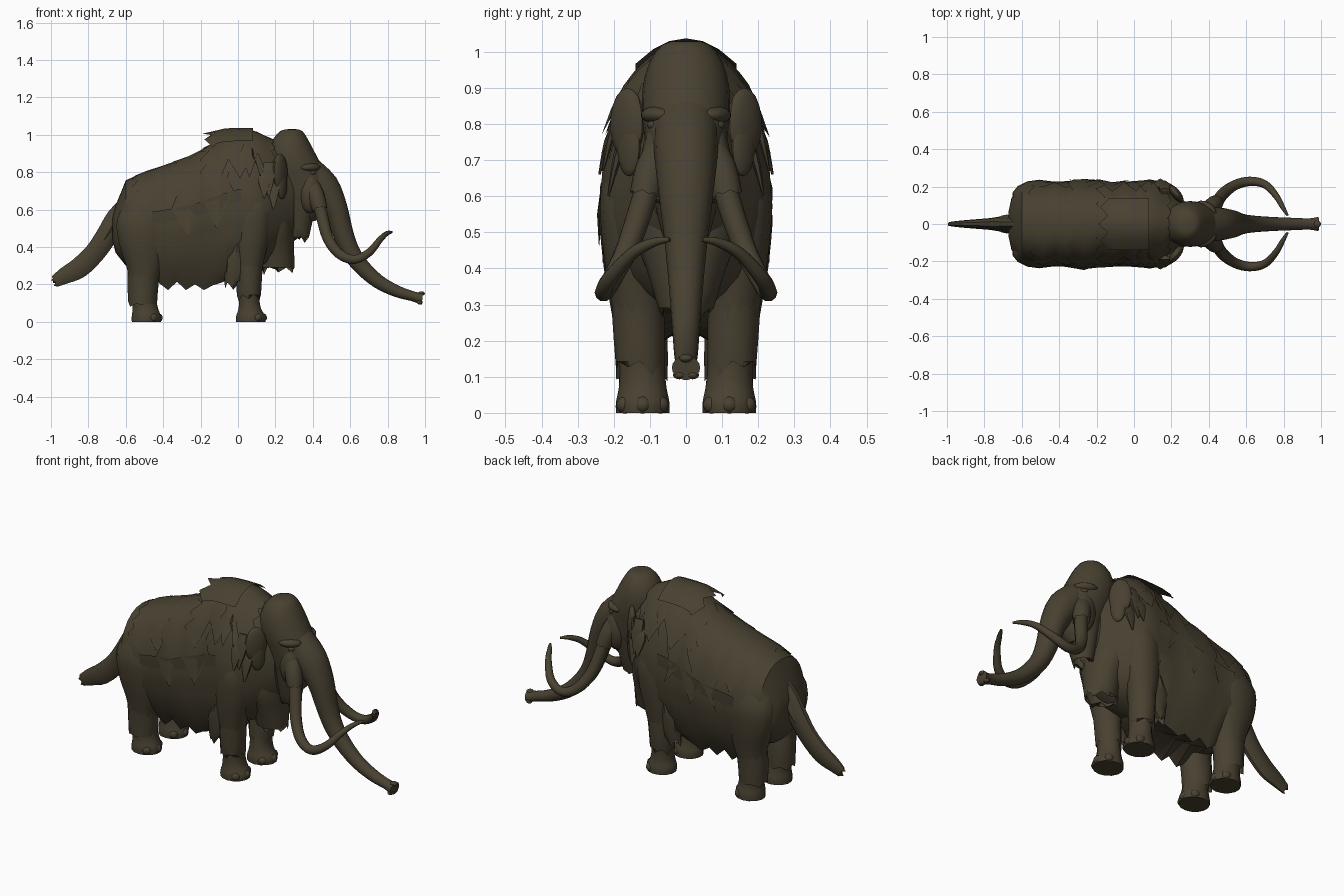
import bpy, bmesh, math, random
from mathutils import Vector, Matrix

if "Cube" in bpy.data.objects:
    bpy.data.objects.remove(bpy.data.objects["Cube"])

random.seed(4)
fur = bpy.data.materials.new("dark_brown_fur")
fur.diffuse_color = (0.066, 0.053, 0.031, 1)
fur.use_nodes = True
fur.node_tree.nodes["Principled BSDF"].inputs["Base Color"].default_value = fur.diffuse_color


def finish(name, bm, mirror=False, angle=40):
    bmesh.ops.recalc_face_normals(bm, faces=bm.faces)
    me = bpy.data.meshes.new(name)
    bm.to_mesh(me)
    bm.free()
    me.materials.append(fur)
    me.shade_smooth()
    me.set_sharp_from_angle(angle=math.radians(angle))
    ob = bpy.data.objects.new(name, me)
    bpy.context.collection.objects.link(ob)
    if mirror:
        ob.modifiers.new("mirror", 'MIRROR').use_axis = (False, True, False)
    return ob


def skin(bm, rings, closed=True):
    """Join rows of vertices with quads."""
    n = len(rings[0])
    for a, b in zip(rings, rings[1:]):
        for i in range(n if closed else n - 1):
            j = (i + 1) % n
            bm.faces.new((a[i], a[j], b[j], b[i]))


def spline(pts, steps):
    """Catmull-Rom through tuples of any length."""
    out = []
    for k in range(len(pts) - 1):
        p = [pts[max(0, min(len(pts) - 1, k + d))] for d in (-1, 0, 1, 2)]
        for s in range(steps):
            t = s / steps
            out.append([0.5 * (2 * b + (c - a) * t + (2 * a - 5 * b + 4 * c - d) * t * t
                               + (3 * b - a - 3 * c + d) * t ** 3) for a, b, c, d in zip(*p)])
    return out + [list(pts[-1])]


def tube(name, pts, sides=14, steps=3, mirror=False, flat=False, jag=0.0):
    """Loft along (x, y, z, sideways radius, in-plane radius); jag makes a ragged hair end."""
    bm = bmesh.new()
    rows = spline(pts, steps)
    rings = []
    for k, (x, y, z, ra, rb) in enumerate(rows):
        a, b = rows[max(k - 1, 0)], rows[min(k + 1, len(rows) - 1)]
        t = Vector((0, 0, -1)) if flat else (Vector(b[:3]) - Vector(a[:3])).normalized()
        s = (Vector((0, 1, 0)) - t * t.y).normalized()
        n = s.cross(t)
        ring = []
        for i in range(sides):
            ang = 2 * math.pi * i / sides
            p = Vector((x, y, z)) + s * ra * math.cos(ang) + n * rb * math.sin(ang)
            if jag and k == len(rows) - 1:
                p -= t * jag * (random.random() * 0.5 + 0.5 * (i % 2))
            ring.append(bm.verts.new(p))
        rings.append(ring)
    skin(bm, rings)
    bm.faces.new(rings[0])
    if not jag:
        bm.faces.new(rings[-1])
    return finish(name, bm, mirror)


def blob(name, parts, mirror=True):
    """Ellipsoids: (centre, radii, turn about z in degrees)."""
    bm = bmesh.new()
    for c, r, turn in parts:
        m = Matrix.Translation(c) @ Matrix.Rotation(math.radians(turn), 4, 'Z') @ Matrix.Diagonal((*r, 1))
        bmesh.ops.create_uvsphere(bm, u_segments=14, v_segments=9, radius=1, matrix=m)
    return finish(name, bm, mirror)


# Body: x, bottom, top, half width
SECTIONS = [(-.672, .44, .56, .06), (-.655, .37, .62, .14), (-.60, .30, .757, .205), (-.5, .26, .80, .232),
            (-.4, .25, .832, .224), (-.25, .24, .885, .24), (-.12, .25, .955, .222), (-.02, .26, 1.01, .228),
            (.08, .28, 1.015, .236), (.15, .31, .98, .215), (.22, .38, .95, .16), (.3, .48, .9, .1)]


def body_at(x, a, off=0.0):
    x = max(SECTIONS[0][0], min(SECTIONS[-1][0], x))
    for p, q in zip(SECTIONS, SECTIONS[1:]):
        if x <= q[0]:
            break
    f = (x - p[0]) / (q[0] - p[0])
    zb, zt, w = [p[i] + (q[i] - p[i]) * f for i in (1, 2, 3)]
    zm = zb + 0.45 * (zt - zb)
    c, s = math.cos(a), math.sin(a)
    hump = max(0, min(1, (x + .3) / .3))        # the shoulders are narrower on top
    s = math.copysign(abs(s) ** (0.85 if c < 0 else 0.85 + 0.25 * hump), s)
    h = (zt - zm if c > 0 else zm - zb) + off
    return Vector((x, (w + off) * s, zm + h * c))


bm = bmesh.new()
xs = [s[0] for s in SECTIONS]
xs = sorted(xs + [(a + b) / 2 for a, b in zip(xs, xs[1:])])
rings = [[bm.verts.new(body_at(x, 2 * math.pi * i / 28)) for i in range(28)] for x in xs]
skin(bm, rings)
bm.faces.new(rings[0])
bm.faces.new(rings[-1])
finish("body", bm)


def hair_sheet(name, x0, x1, cols, lo, hi, off, ragged=0.03):
    """Ragged sheet of hair draped over the back, hanging lo..hi degrees down each side."""
    bm = bmesh.new()
    rows = []
    for k in range(cols + 1):
        reach = [math.radians(random.uniform(hi - 12, hi) if (k + s) % 2 else lo) for s in (0, 1)]
        row = []
        for i in range(-6, 7):
            x = x0 + (x1 - x0) * k / cols
            if k in (0, cols):
                x += ragged * (0.5 if i % 2 else -0.5) * (-1 if k else 1)
            v = i / 6
            p = body_at(x, v * reach[v > 0], off * (0.7 + 0.4 * abs(v)))
            row.append(bm.verts.new(p))
        rows.append(row)
    skin(bm, rows, closed=False)
    return finish(name, bm)


# Layers of back hair
hair_sheet("rump_hair", -.55, -.3, 4, 55, 80, .005)
hair_sheet("saddle_hair", -.34, -.04, 4, 75, 105, .008)
hair_sheet("hump_hair", -.18, .14, 5, 48, 78, .014, .05)
hair_sheet("neck_hair", .02, .19, 4, 45, 70, .018, .02)

# Hair tuft lifting off the hump
bm = bmesh.new()
ys = (-.14, -.09, -.045, 0, .045, .09, .14)
rows = [[bm.verts.new((x, y, z - 3.6 * y * y)) for y in ys]
        for x, z in ((.08, 1.036), (0, 1.037), (-.07, 1.034), (-.12, 1.022))]
tips = [bm.verts.new((x, y, 1.006 - 3.8 * y * y)) for x, y in zip((-.13, -.18, -.14, -.19, -.14, -.18, -.13), ys)]
skin(bm, rows + [tips], closed=False)
finish("hump_tuft", bm)

# Belly fringe along each flank
bm = bmesh.new()
rows = []
for k in range(11):
    x = -.46 + k * .048
    a, b, c, d = [body_at(x, math.radians(g), .008) for g in (75, 112, 140, 180)]
    low = Vector((x - .01, .12, .17 + .05 * (k % 2) * random.random() + (.04 if k > 7 else 0)))
    if k in (0, 10):
        low = body_at(x, math.radians(155), .008)
    else:
        c = Vector((x, .17, .27))
    rows.append([bm.verts.new(p) for p in (a, b, c, low, d)])
skin(bm, rows, closed=False)
finish("belly_fringe", bm, True)

# Head
tube("head", [(.29, 0, 1.03, .025, .02), (.285, 0, 1.02, .065, .06), (.28, 0, .97, .102, .098),
              (.287, 0, .9, .12, .128), (.308, 0, .83, .122, .145), (.325, 0, .79, .118, .152),
              (.35, 0, .72, .11, .15), (.36, 0, .65, .1, .12), (.37, 0, .58, .075, .08),
              (.375, 0, .54, .04, .04)], sides=22, steps=2, flat=True)
blob("brow", [((.385, .082, .825), (.062, .036, .024), -30)])
blob("eye", [((.4, .092, .797), (.02, .014, .013), -30)])
blob("cheek", [((.385, .075, .69), (.06, .05, .11), 0)])
blob("ear", [((.225, .162, .80), (.058, .024, .1), 128), ((.235, .158, .74), (.04, .018, .085), 128)])

# Trunk with a flared two-lipped tip
tube("trunk", [(.37, 0, .82, .09, .075), (.455, 0, .72, .088, .088), (.52, 0, .61, .076, .066),
               (.56, 0, .48, .06, .056), (.60, 0, .38, .05, .05), (.66, 0, .296, .043, .044),
               (.75, 0, .215, .037, .038), (.85, 0, .163, .033, .032), (.93, 0, .138, .03, .027),
               (.965, 0, .128, .034, .029), (.986, 0, .125, .039, .034)], sides=18)
blob("trunk_lip", [((.98, 0, .151), (.02, .02, .012), 0), ((.972, .018, .105), (.016, .018, .012), 0)])

# Tusks and their sheaths
tube("tusk", [(.41, .09, .7, .03, .03), (.445, .12, .58, .034, .034), (.48, .165, .45, .031, .031),
              (.54, .208, .365, .028, .028), (.62, .228, .333, .025, .025), (.7, .212, .37, .022, .022),
              (.76, .15, .44, .017, .017), (.795, .09, .472, .013, .013), (.822, .045, .48, .006, .006)],
     sides=10, steps=4, mirror=True)
tube("tusk_sheath", [(.375, .06, .77, .03, .04), (.415, .095, .68, .044, .046), (.44, .115, .595, .042, .041)],
     mirror=True, jag=.015)

# Legs
tube("front_leg", [(.08, .13, .78, .05, .07), (.085, .15, .62, .085, .098), (.075, .148, .48, .084, .1),
                   (.065, .14, .36, .076, .083), (.06, .128, .24, .068, .064), (.06, .122, .13, .062, .056),
                   (.063, .12, .07, .066, .062), (.068, .12, .03, .074, .08), (.068, .12, 0, .074, .08)],
     mirror=True, flat=True)
tube("hind_leg", [(-.49, .12, .68, .06, .09), (-.505, .145, .55, .088, .145), (-.505, .145, .42, .085, .135),
                  (-.5, .135, .3, .075, .1), (-.505, .125, .2, .068, .076), (-.502, .122, .12, .064, .068),
                  (-.495, .12, .07, .066, .07), (-.49, .12, .03, .074, .08), (-.49, .12, 0, .074, .08)],
     mirror=True, flat=True)
# Ragged hair cuffs on the legs
tube("hind_cuff", [(-.5, .132, .3, .072, .09), (-.508, .124, .2, .073, .083), (-.51, .122, .08, .071, .076)],
     sides=12, mirror=True, flat=True, jag=.03)
tube("front_cuff", [(.065, .138, .38, .07, .08), (.06, .132, .26, .072, .07), (.058, .126, .1, .066, .063)],
     sides=12, mirror=True, flat=True, jag=.07)
tube("elbow_hair", [(.0, .15, .42, .05, .05), (-.015, .152, .34, .05, .058), (-.025, .145, .17, .035, .045)],
     sides=8, mirror=True, flat=True, jag=.06)
# Toes
for name, x in (("front_toes", .08), ("hind_toes", -.478)):
    blob(name, [((x + .05 * math.cos(t), .12 + .055 * math.sin(t), .022), (.026, .024, .024), 0)
                for t in (-1.1, 0, 1.1)])

# Chest hair and beard
tube("chest_hair", [(.17, 0, .72, .15, .1), (.19, 0, .52, .15, .11), (.21, 0, .4, .11, .09), (.215, 0, .25, .065, .088)],
     sides=12, flat=True, jag=.07)
tube("beard", [(.335, 0, .66, .1, .1), (.335, 0, .55, .08, .07), (.33, 0, .42, .045, .045)],
     sides=10, flat=True, jag=.09)

# Hair locks hanging behind the ears
for i, (x, y, z0, z1) in enumerate(((.165, .18, .85, .67), (.19, .165, .78, .60), (.14, .19, .8, .66))):
    tube("ear_lock_%d" % (i + 1), [(x, y, z0, .012, .03), (x, y + .025, (z0 + z1) / 2 + .02, .012, .036),
                                   (x, y + .05, z1, .003, .004)], sides=6, mirror=True)

# Tail with a flat hair brush
tube("tail", [(-.59, 0, .64, .03, .04), (-.65, 0, .56, .035, .055), (-.70, 0, .465, .042, .06),
              (-.765, 0, .37, .032, .058), (-.85, 0, .288, .025, .058), (-.93, 0, .245, .018, .046),
              (-.995, 0, .205, .01, .028)], sides=10, jag=.05)
tube("tail_root", [(-.6, 0, .66, .025, .03), (-.68, 0, .5, .05, .03), (-.74, 0, .4, .03, .02)], sides=8)
